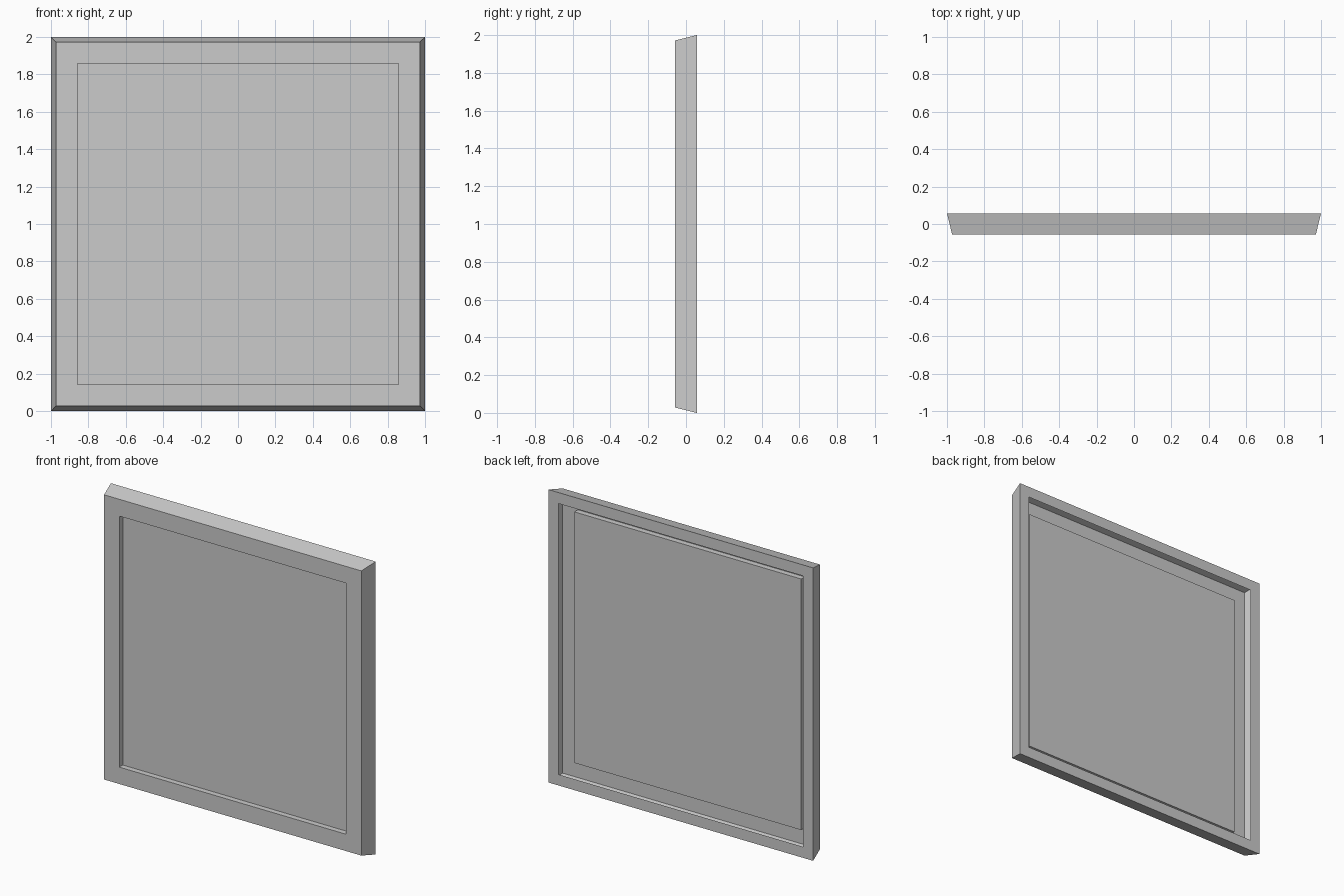
import bpy, bmesh

if "Cube" in bpy.data.objects:
    bpy.data.objects.remove(bpy.data.objects["Cube"])

# Square loops (half size, y) running from the rear lip, round the
# tapered sides, over the front border and into the recessed panel
PROFILE = [
    (0.925, 0.057),   # inner edge of rear lip
    (1.000, 0.057),   # outer rear edge
    (0.972, -0.057),  # outer front edge
    (0.857, -0.057),  # opening in front border
    (0.857, -0.019),  # edge of recessed panel
]
CORNERS = [(-1, -1), (1, -1), (1, 1), (-1, 1)]


def square_loop(bm, half, y):
    return [bm.verts.new((sx * half, y, 1 + sz * half)) for sx, sz in CORNERS]


bm = bmesh.new()
loops = [square_loop(bm, half, y) for half, y in PROFILE]

# Hollow frame shell, open at the rear
for a, b in zip(loops, loops[1:]):
    for i in range(4):
        j = (i + 1) % 4
        bm.faces.new((a[i], a[j], b[j], b[i]))

# Recessed panel
bm.faces.new(loops[-1])

bmesh.ops.recalc_face_normals(bm, faces=bm.faces)
bm.normal_update()
# Panel must face the front
if min(bm.faces, key=lambda f: f.calc_center_median().xz.length_squared
       + (f.calc_center_median().z - 1) ** 2 * 10).normal.y > 0:
    bmesh.ops.reverse_faces(bm, faces=bm.faces)

mesh = bpy.data.meshes.new("framed_panel")
bm.to_mesh(mesh)
bm.free()
bpy.context.collection.objects.link(bpy.data.objects.new("framed_panel", mesh))
